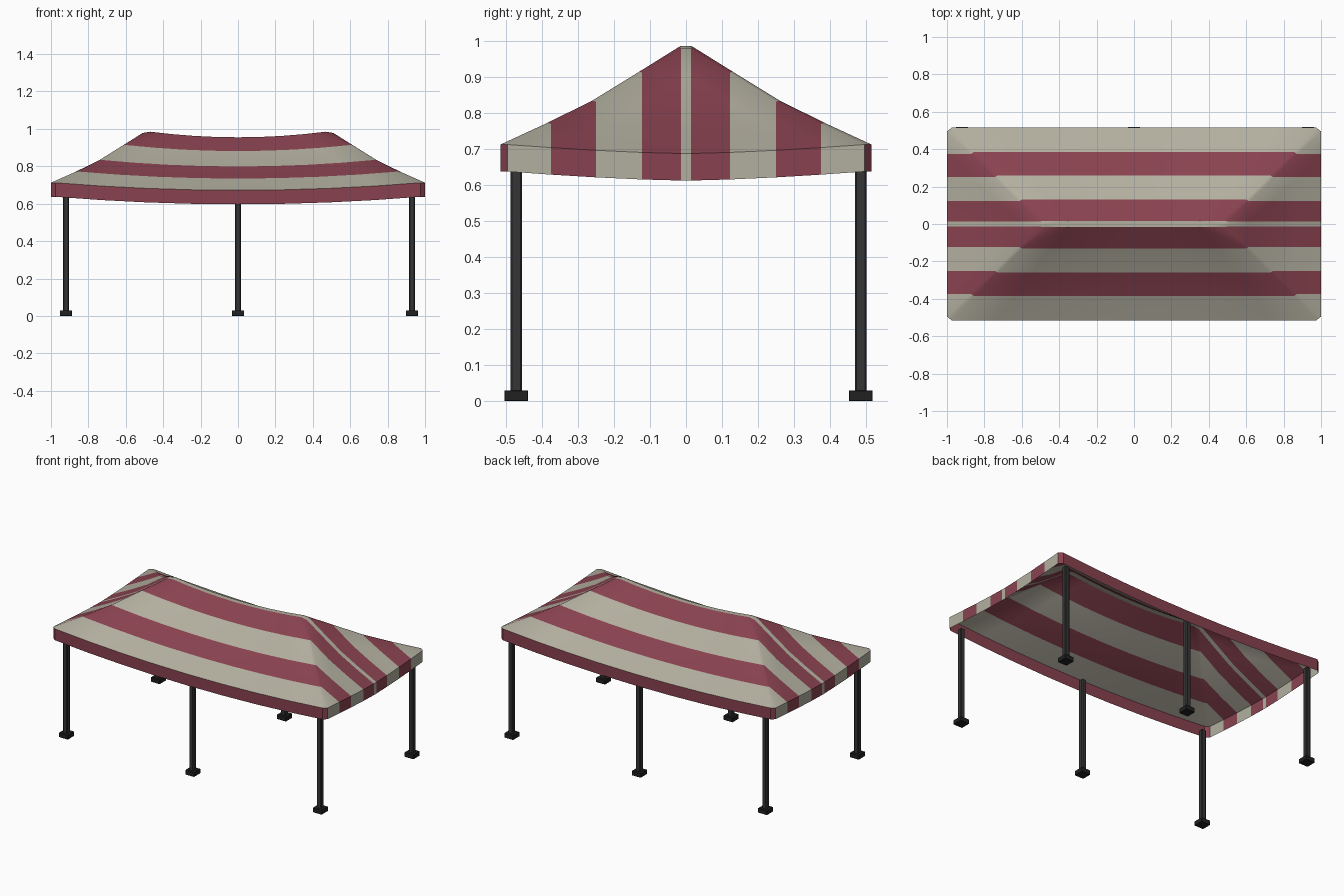
import bpy, bmesh, math
from mathutils import Vector

if "Cube" in bpy.data.objects:
    bpy.data.objects.remove(bpy.data.objects["Cube"])


def material(name, rgb):
    m = bpy.data.materials.new(name)
    m.diffuse_color = (*rgb, 1)
    m.use_nodes = True
    m.node_tree.nodes["Principled BSDF"].inputs["Base Color"].default_value = m.diffuse_color
    return m


RED = material("red_fabric", (0.25, 0.055, 0.08))
CREAM = material("cream_fabric", (0.45, 0.43, 0.35))
STEEL = material("dark_steel", (0.035, 0.035, 0.035))
BLACK = material("black_foot", (0.015, 0.015, 0.015))

# Hip edge seen from the long side (L) and from the short end (E), ridge to eave
L = [(.47, .016, .985), (.60, .13, .914), (.73, .26, .834), (.855, .385, .772), (.975, .515, .712)]
E = [(.51, .014, .978), (.615, .122, .912), (.745, .25, .831), (.872, .374, .769), (1, .495, .712)]
STRIPE = [0, 1, 0, 1]          # 0 red, 1 cream
DROP = Vector((0, 0, -.075))   # valance height
COLS = 4                       # columns per half of the long side

bm = bmesh.new()


def face(points, mat):
    """Add a face in all four quadrants, facing outward."""
    for sx in (1, -1):
        for sy in (1, -1):
            pts = [Vector((p[0] * sx, p[1] * sy, p[2])) for p in points]
            f = bm.faces.new([bm.verts.new(p) for p in pts])
            f.material_index = mat
            f.normal_update()
            if f.normal.dot(f.calc_center_median() - Vector((0, 0, .3))) < 0:
                f.normal_flip()


def long_pt(k, i):
    x, y, z = L[k]
    t = i / COLS
    return Vector((x * t, y, z - (.03 + .0025 * k) * (1 - t * t)))


def end_pt(k, j):
    x, y, z = E[k]
    yj = E[j][1] if j >= 0 else 0
    return Vector((x, yj, z - .00625 * k * (1 - (yj / y) ** 1.5)))


flat = lambda p: Vector((p.x, 0, p.z))

# Long slopes, ridge cap and long valance
for i in range(COLS):
    for k in range(4):
        face([long_pt(k, i), long_pt(k, i + 1), long_pt(k + 1, i + 1), long_pt(k + 1, i)], STRIPE[k])
    a, b = long_pt(0, i), long_pt(0, i + 1)
    face([a, b, flat(b), flat(a)], 1)
    a, b = long_pt(4, i), long_pt(4, i + 1)
    face([a, b, b + DROP, a + DROP], 0)

# Ridge tip, hip strips and corner valance
a, b = Vector(L[0]), Vector(E[0])
face([a, b, flat(b), flat(a)], 1)
for k in range(4):
    face([L[k], E[k], E[k + 1], L[k + 1]], STRIPE[k])
a, b = Vector(L[4]), Vector(E[4])
face([a, b, b + DROP, a + DROP], 0)

# End slopes with stripes running down to the eave
for k in range(4):
    for j in range(-1, k):
        face([end_pt(k, j), end_pt(k, j + 1), end_pt(k + 1, j + 1), end_pt(k + 1, j)],
             STRIPE[j] if j >= 0 else 1)
    face([end_pt(k, k), end_pt(k + 1, k + 1), end_pt(k + 1, k)], STRIPE[k])

# End valance
for j in range(-1, 4):
    a, b = end_pt(4, j), end_pt(4, j + 1)
    face([a, b, b + DROP, a + DROP], STRIPE[j] if j >= 0 else 1)

bmesh.ops.remove_doubles(bm, verts=bm.verts, dist=1e-4)
mesh = bpy.data.meshes.new("canopy")
bm.to_mesh(mesh)
bm.free()
mesh.materials.append(RED)
mesh.materials.append(CREAM)
canopy = bpy.data.objects.new("canopy", mesh)
bpy.context.collection.objects.link(canopy)
bpy.context.view_layer.objects.active = canopy
canopy.select_set(True)
bpy.ops.object.shade_smooth_by_angle(angle=math.radians(30))


def box(name, x, y, z0, z1, w, mat, bevel):
    bpy.ops.mesh.primitive_cube_add(size=1, location=(x, y, (z0 + z1) / 2))
    o = bpy.context.object
    o.name = name
    o.scale = (w, w, z1 - z0)
    bpy.ops.object.transform_apply(location=False, rotation=False, scale=True)
    o.data.materials.append(mat)
    m = o.modifiers.new("bevel", "BEVEL")
    m.width = bevel
    m.segments = 1


# Six legs with square feet
for side, y in (("front", -.471), ("back", .485)):
    for pos, x in (("left", -.92), ("middle", 0), ("right", .93)):
        box(f"{side}_{pos}_leg", x, y, .02, .645, .033, STEEL, .005)
        box(f"{side}_{pos}_foot", x, y, 0, .03, .066, BLACK, .002)
